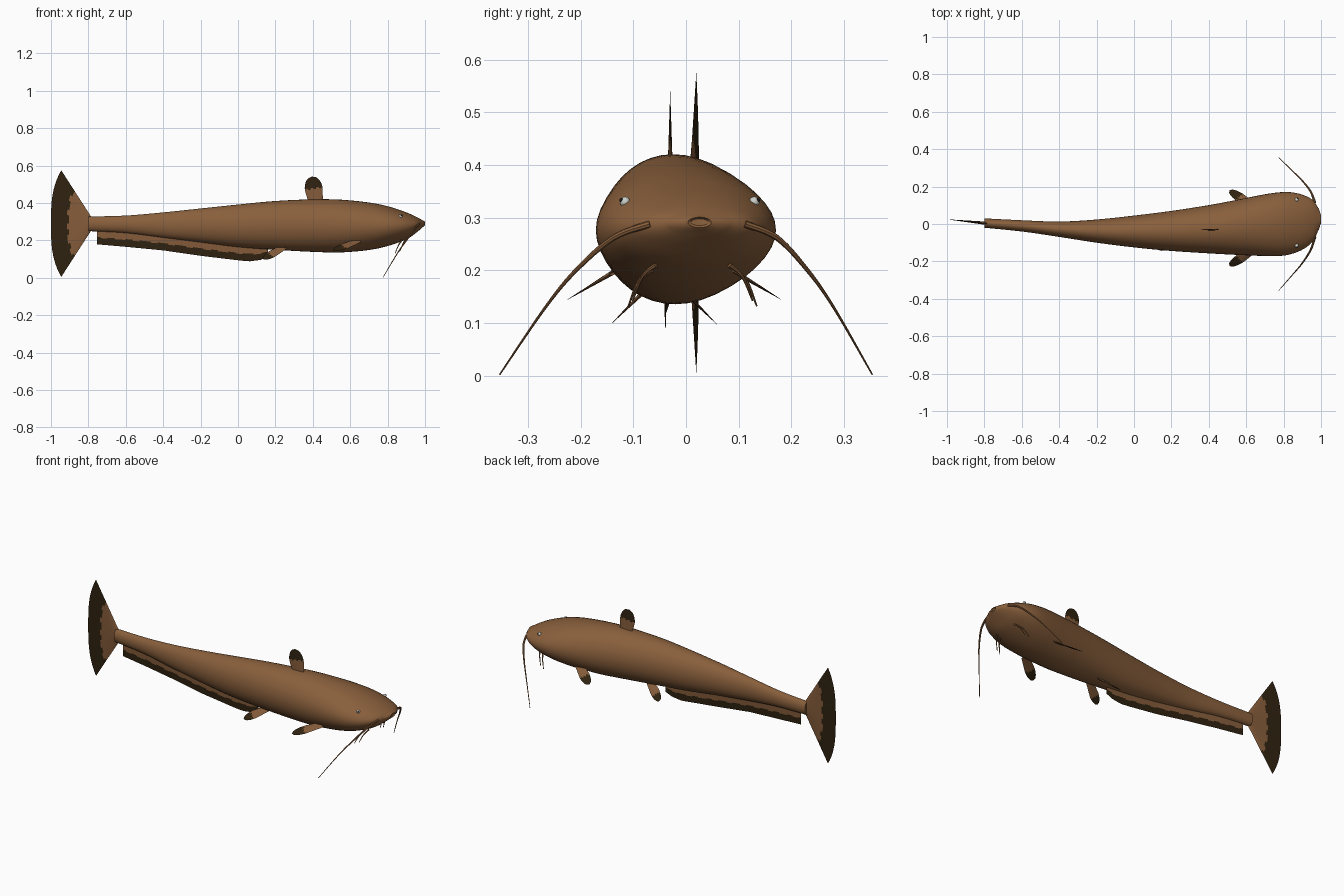
import bpy, bmesh, math
from mathutils import Vector

if "Cube" in bpy.data.objects:
    bpy.data.objects.remove(bpy.data.objects["Cube"])


def material(name, rgb):
    m = bpy.data.materials.new(name)
    m.diffuse_color = (*rgb, 1)
    m.use_nodes = True
    m.node_tree.nodes["Principled BSDF"].inputs["Base Color"].default_value = m.diffuse_color
    return m


BROWN = material("brown skin", (0.25, 0.115, 0.045))
FIN = material("fin brown", (0.23, 0.105, 0.042))
DARK = material("dark fin edge", (0.028, 0.016, 0.005))
EYE = material("eye grey", (0.6, 0.62, 0.58))
PUPIL = material("pupil black", (0.01, 0.01, 0.01))


def finish(name, bm, mats):
    bmesh.ops.remove_doubles(bm, verts=bm.verts, dist=0.00002)
    bmesh.ops.recalc_face_normals(bm, faces=bm.faces)
    me = bpy.data.meshes.new(name)
    bm.to_mesh(me)
    bm.free()
    for m in mats:
        me.materials.append(m)
    ob = bpy.data.objects.new(name, me)
    bpy.context.collection.objects.link(ob)
    bpy.ops.object.select_all(action='DESELECT')
    ob.select_set(True)
    bpy.context.view_layer.objects.active = ob
    bpy.ops.object.shade_smooth_by_angle(angle=math.radians(40))
    return ob


# Body sections: x, centre y, top z, bottom z, half width
SECTIONS = [
    (-0.80, 0.005, 0.328, 0.250, 0.025),
    (-0.60, -0.010, 0.333, 0.240, 0.030),
    (-0.40, -0.028, 0.350, 0.215, 0.041),
    (-0.20, -0.038, 0.371, 0.190, 0.062),
    (0.00, -0.040, 0.392, 0.165, 0.085),
    (0.20, -0.037, 0.411, 0.150, 0.107),
    (0.40, -0.028, 0.420, 0.139, 0.129),
    (0.55, -0.018, 0.418, 0.136, 0.147),
    (0.70, -0.006, 0.403, 0.149, 0.165),
    (0.80, 0.001, 0.383, 0.170, 0.170),
    (0.87, 0.007, 0.361, 0.194, 0.158),
    (0.92, 0.012, 0.342, 0.217, 0.137),
    (0.96, 0.018, 0.323, 0.247, 0.106),
    (0.985, 0.025, 0.309, 0.268, 0.060),
]
MOUTH = [(0.989, 0.025, 0.306, 0.272, 0.055), (0.997, 0.026, 0.303, 0.278, 0.028),
         (1.0, 0.026, 0.301, 0.281, 0.022), (0.995, 0.026, 0.298, 0.285, 0.016)]


def catmull(pts, steps):
    out = []
    for i in range(len(pts) - 1):
        q = [pts[max(0, min(len(pts) - 1, i + k))] for k in (-1, 0, 1, 2)]
        for j in range(steps):
            t = j / steps
            out.append(tuple(0.5 * (2 * b + (c - a) * t + (2 * a - 5 * b + 4 * c - d) * t * t
                                    + (3 * b - a - 3 * c + d) * t ** 3) for a, b, c, d in zip(*q)))
    return out + [pts[-1]]


RINGS = catmull(SECTIONS, 4)


def interp(x, col, table=SECTIONS):
    for a, b in zip(table, table[1:]):
        if x <= b[0]:
            t = max(0, (x - a[0]) / (b[0] - a[0]))
            return a[col] + (b[col] - a[col]) * t
    return table[-1][col]


# Body: lofted elliptical rings with a small puckered mouth
bm = bmesh.new()
N = 40
rings = []
for x, yc, top, bot, ry in RINGS + MOUTH:
    rings.append([bm.verts.new((x, yc + ry * math.cos(2 * math.pi * k / N),
                                (top + bot) / 2 + (top - bot) / 2 * math.sin(2 * math.pi * k / N)))
                  for k in range(N)])
for r0, r1 in zip(rings, rings[1:]):
    for k in range(N):
        bm.faces.new((r0[k], r0[(k + 1) % N], r1[(k + 1) % N], r1[k]))
bm.faces.new(rings[0])
bm.faces.new(rings[-1])
finish("body", bm, [BROWN])


def fin(name, point, normal, cut, cols=16, rows=20, half=0.005):
    """Lens-shaped plate; point(s, t) runs root to tip in t, dark beyond cut."""
    bm = bmesh.new()
    n = Vector(normal).normalized()
    for side in (1, -1):
        g = [[bm.verts.new(Vector(point(i / cols, j / rows))
                           + n * side * half * (1 - j / rows) * math.sin(math.pi * i / cols) ** 0.5)
              for i in range(cols + 1)] for j in range(rows + 1)]
        for j in range(rows):
            for i in range(cols):
                f = bm.faces.new((g[j][i], g[j][i + 1], g[j + 1][i + 1], g[j + 1][i]))
                wave = 0.03 * math.sin(i * 1.3)
                f.material_index = int((j + 0.5) / rows > cut + wave)
    bmesh.ops.dissolve_degenerate(bm, edges=bm.edges, dist=0.00001)
    return finish(name, bm, [FIN, DARK])


# Tail fin: fan
def tail(s, t):
    u = 2 * s - 1
    x = -0.785 + t * (-0.215 + 0.055 * abs(u) ** 3)
    return (x, 0.005 + (-0.8 - x) * 0.1, 0.29 + u * (0.037 + 0.248 * t))


fin("tail_fin", tail, (0.1, 1, 0), 0.57, cols=24, half=0.009)

# Anal fin: long strip under the rear body
EDGE = [(-0.76, 0.18), (-0.6, 0.166), (-0.4, 0.147), (-0.2, 0.118), (0.0, 0.094),
        (0.06, 0.088), (0.12, 0.096), (0.16, 0.113)]


def anal(s, t):
    x = -0.755 + 0.915 * s
    root = interp(x, 3) + 0.03
    return (x, interp(x, 1), root + t * (interp(x, 1, EDGE) - root))


fin("anal_fin", anal, (0, 1, 0), 0.62, cols=48, half=0.004)


# Paddle-shaped fins
def paddle(name, root, tip, half, cut):
    root, tip = Vector(root), Vector(tip)
    d = (tip - root).normalized()
    w = (Vector((1, 0, 0)) - d * d.x).normalized()

    def point(s, t):
        h = half * min(1, 0.75 + 0.45 * t) * math.sqrt(max(0, 1 - (max(0, t - 0.55) / 0.45) ** 2))
        return root + (tip - root) * t + w * h * (2 * s - 1)

    fin(name, point, d.cross(w), cut)


paddle("dorsal_fin", (0.418, -0.03, 0.39), (0.395, -0.03, 0.542), 0.048, 0.59)
for side, label in ((-1, "right"), (1, "left")):
    paddle(label + "_pectoral_fin", (0.645, -0.022 + side * 0.11, 0.2),
           (0.51, -0.022 + side * 0.202, 0.145), 0.028, 0.6)
    paddle(label + "_pelvic_fin", (0.25, -0.042 + side * 0.03, 0.168),
           (0.135, -0.042 + side * 0.098, 0.1), 0.026, 0.66)


# Barbels: tapered tubes along smooth paths
def barbel(name, pts, r0, r1):
    path = catmull(pts, 6)
    cu = bpy.data.curves.new(name, 'CURVE')
    cu.dimensions = '3D'
    cu.bevel_depth = 1
    cu.bevel_resolution = 2
    cu.use_fill_caps = True
    sp = cu.splines.new('POLY')
    sp.points.add(len(path) - 1)
    for i, p in enumerate(path):
        sp.points[i].co = (*p, 1)
        sp.points[i].radius = r0 + (r1 - r0) * i / (len(path) - 1)
    cu.materials.append(BROWN)
    ob = bpy.data.objects.new(name, cu)
    bpy.context.collection.objects.link(ob)
    bpy.ops.object.select_all(action='DESELECT')
    ob.select_set(True)
    bpy.context.view_layer.objects.active = ob
    bpy.ops.object.convert(target='MESH')
    bpy.ops.object.shade_smooth_by_angle()


for side, label in ((-1, "right"), (1, "left")):
    c = 0.022
    barbel(label + "_long_barbel",
           [(0.968, c + side * 0.09, 0.288), (0.945, c * 0.8 + side * 0.155, 0.262),
            (0.9, c * 0.5 + side * 0.22, 0.2), (0.85, c * 0.3 + side * 0.275, 0.128),
            (0.775, side * 0.354, 0.002)], 0.007, 0.0015)
    for i, (x, y, z) in enumerate([(0.9, 0.07, 0.21), (0.875, 0.078, 0.2)]):
        barbel(f"{label}_chin_barbel_{i + 1}",
               [(x, 0.0125 + side * y, z), (x - 0.015, 0.0125 + side * (y + 0.025), z - 0.022),
                (x - 0.035, 0.0125 + side * (y + 0.044), z - 0.068)], 0.005, 0.0015)
    # Eyes sit half sunk in the head
    ang = math.asin((0.33 - 0.2775) / 0.0835)
    pos = Vector((0.87, 0.007 + side * 0.158 * math.cos(ang), 0.33))
    out = Vector((0.4, side * 0.8, 0.4)).normalized()
    for part, p, r, m in (("eye", pos, 0.01, EYE), ("pupil", pos + out * 0.0075, 0.0045, PUPIL)):
        bm = bmesh.new()
        bmesh.ops.create_uvsphere(bm, u_segments=16, v_segments=10, radius=r)
        bmesh.ops.translate(bm, verts=bm.verts, vec=p)
        finish(f"{label}_{part}", bm, [m])
